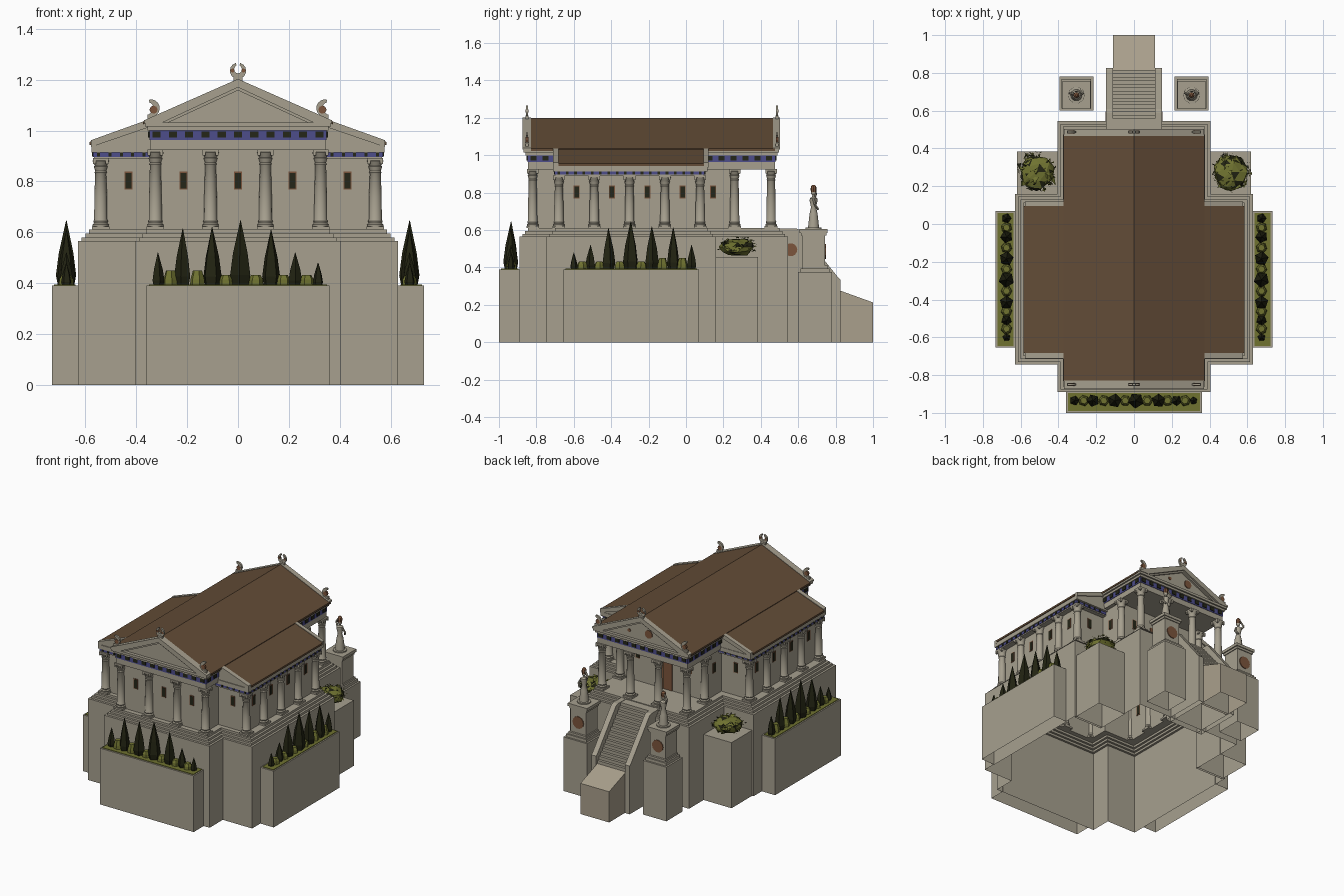
import bpy, bmesh, math, random
from mathutils import Vector, Matrix

if "Cube" in bpy.data.objects:
    bpy.data.objects.remove(bpy.data.objects["Cube"])

random.seed(4)

def mat(name, c):
    m = bpy.data.materials.new(name)
    m.diffuse_color = (*c, 1)
    m.use_nodes = True
    m.node_tree.nodes["Principled BSDF"].inputs["Base Color"].default_value = m.diffuse_color
    return m

STONE = mat("stone", (0.385, 0.352, 0.275))
SAND = mat("sandy_paving", (0.40, 0.35, 0.265))
ROOF = mat("brown_roof", (0.125, 0.073, 0.038))
BLUE = mat("blue_frieze", (0.075, 0.075, 0.26))
DARK = mat("dark_panel", (0.018, 0.019, 0.009))
TERRA = mat("terracotta", (0.20, 0.09, 0.045))
TREE = mat("cypress_green", (0.016, 0.017, 0.006))
OLIVE = mat("olive_green", (0.16, 0.17, 0.03))

def make(name, bm, *mats, smooth=False):
    me = bpy.data.meshes.new(name)
    bm.to_mesh(me)
    bm.free()
    ob = bpy.data.objects.new(name, me)
    bpy.context.collection.objects.link(ob)
    for m in mats:
        me.materials.append(m)
    if smooth:
        bpy.ops.object.select_all(action='DESELECT')
        ob.select_set(True)
        bpy.context.view_layer.objects.active = ob
        bpy.ops.object.shade_smooth_by_angle(angle=math.radians(40))
    return ob

def extrude(bm, pts, axis, a, b, open_bottom=False):
    """Closed prism: pts are (x,z) along y, or (y,z) along x."""
    put = (lambda p, d: (p[0], d, p[1])) if axis == 'y' else (lambda p, d: (d, p[0], p[1]))
    A = [bm.verts.new(put(p, a)) for p in pts]
    B = [bm.verts.new(put(p, b)) for p in pts]
    n = len(pts)
    fs = [bm.faces.new(A), bm.faces.new(B)]
    fs += [bm.faces.new((A[i], A[(i + 1) % n], B[(i + 1) % n], B[i])) for i in range(n)]
    bmesh.ops.recalc_face_normals(bm, faces=fs)
    if open_bottom:
        bmesh.ops.delete(bm, geom=[f for f in fs if all(v.co.z < 1e-5 for v in f.verts)], context='FACES_ONLY')

def box(bm, x0, x1, y0, y1, z0, z1, open_bottom=False):
    extrude(bm, [(x0, z0), (x1, z0), (x1, z1), (x0, z1)], 'y', y0, y1, open_bottom)

def cbox(bm, x, y, hx, hy, z0, z1, open_bottom=False):
    box(bm, x - hx, x + hx, y - hy, y + hy, z0, z1, open_bottom)

def lathe(bm, prof, n, x, y, turn=0.0):
    rings = [[bm.verts.new((x + r * math.cos(turn + math.tau * i / n), y + r * math.sin(turn + math.tau * i / n), z))
              for i in range(n)] for r, z in prof]
    for a, b in zip(rings, rings[1:]):
        for i in range(n):
            bm.faces.new((a[i], a[(i + 1) % n], b[(i + 1) % n], b[i]))
    bm.faces.new(rings[0][::-1])
    bm.faces.new(rings[-1])

def disc(bm, r, x, y, z, axis, n=14, t=0.006):
    c = [(r * math.cos(math.tau * i / n), r * math.sin(math.tau * i / n)) for i in range(n)]
    if axis == 'y':
        extrude(bm, [(x + p, z + q) for p, q in c], 'y', y - t / 2, y + t / 2)
    else:
        extrude(bm, [(y + p, z + q) for p, q in c], 'x', x - t / 2, x + t / 2)

# Podium, steps, floor and hall walls: one chain of cross-shaped outlines
def cross(nx, y0, y1, wx, v0, v1):
    return [(-nx, y0), (nx, y0), (nx, v0), (wx, v0), (wx, v1), (nx, v1),
            (nx, y1), (-nx, y1), (-nx, v1), (-wx, v1), (-wx, v0), (-nx, v0)]

def step(o):
    return cross(0.405 - o, -0.89 + o, 0.545 - o, 0.63 - o, -0.745 + o, 0.16 - o)

NX, NY0, NY1, WX, WY0, WY1 = 0.318, -0.812, 0.24, 0.53, -0.67, 0.066
hall = cross(NX, NY0, NY1, WX, WY0, WY1)
chain = [(step(0), 0), (step(0), 0.565), (step(0.015), 0.565), (step(0.015), 0.58), (step(0.03), 0.58),
         (step(0.03), 0.595), (step(0.045), 0.595), (step(0.045), 0.61), (hall, 0.61), (hall, 0.925)]
bm = bmesh.new()
rings = [[bm.verts.new((x, y, z)) for x, y in o] for o, z in chain]
for a, b in zip(rings, rings[1:]):
    for i in range(12):
        j = (i + 1) % 12
        bm.faces.new((a[i], a[j], b[j], b[i]))
make("podium_and_hall_walls", bm, STONE)

# Columns
def column(bm, x, y, z0, z1):
    prof = [(0.031, 0.012), (0.032, 0.02), (0.026, 0.026), (0.029, 0.034), (0.0255, 0.04)]
    prof = [(r, z0 + z) for r, z in prof] + [(0.025, z0 + 0.13), (0.0215, z1 - 0.062), (0.0245, z1 - 0.058),
            (0.0215, z1 - 0.052), (0.0275, z1 - 0.034), (0.023, z1 - 0.032), (0.033, z1 - 0.012), (0.024, z1 - 0.01)]
    lathe(bm, prof, 14, x, y)
    cbox(bm, x, y, 0.034, 0.034, z0, z0 + 0.012)
    cbox(bm, x, y, 0.031, 0.031, z1 - 0.011, z1)
    for sx in (-1, 1):                       # corner volutes
        for sy in (-1, 1):
            cbox(bm, x + sx * 0.025, y + sy * 0.025, 0.006, 0.006, z1 - 0.024, z1 - 0.01)

bm = bmesh.new()
for x in (-0.325, -0.108, 0.108, 0.325):
    column(bm, x, -0.82, 0.61, 0.926)
    column(bm, x, 0.455, 0.61, 0.926)
for s in (-1, 1):
    column(bm, s * 0.325, 0.26, 0.61, 0.926)
    for i in range(5):
        column(bm, s * 0.54, -0.68 + 0.189 * i, 0.61, 0.893)
make("columns", bm, STONE, smooth=True)

# Beams and cornices
bm = bmesh.new()
box(bm, -0.345, 0.345, -0.845, 0.475, 0.925, 0.965)
box(bm, -0.355, 0.355, -0.858, 0.488, 1.0, 1.015)
box(bm, -0.366, 0.366, -0.87, 0.498, 1.015, 1.032)
for s in (-1, 1):
    cbox(bm, s * 0.43, -0.302, 0.137, 0.398, 0.888, 0.897)
    cbox(bm, s * 0.43, -0.2975, 0.147, 0.4125, 0.914, 0.942)
    extrude(bm, [(s * 0.576, 0.94), (s * 0.3, 0.94), (s * 0.3, 1.045), (s * 0.576, 0.944)], 'y', -0.705, 0.112)
    for y0, y1 in ((-0.712, -0.682), (0.094, 0.12)):        # raised sloping edges of the wings
        extrude(bm, [(s * 0.578, 0.935), (s * 0.3, 1.03), (s * 0.3, 1.062), (s * 0.578, 0.962)], 'y', y0, y1)
make("beams_and_cornices", bm, STONE)

# Pediments with raised sloping edges
bm = bmesh.new()
for y0, y1, e0, e1 in ((-0.848, -0.80, -0.874, -0.828), (0.44, 0.478, 0.466, 0.502)):
    extrude(bm, [(-0.34, 1.03), (0.34, 1.03), (0, 1.185)], 'y', y0, y1)
    for s in (-1, 1):
        extrude(bm, [(s * 0.37, 1.03), (s * 0.37, 1.04), (0, 1.203), (0, 1.17), (s * 0.30, 1.03)], 'y', e0, e1)
        extrude(bm, [(s * 0.30, 1.031), (0, 1.17), (0, 1.158), (s * 0.275, 1.031)], 'y', e0 + 0.012, e1 - 0.012)
make("pediments", bm, STONE)

# Roofs
bm = bmesh.new()
for s in (-1, 1):
    extrude(bm, [(0, 1.2), (s * 0.373, 1.036), (s * 0.373, 1.024), (0, 1.185)], 'y', -0.83, 0.475)
    extrude(bm, [(s * 0.34, 1.044), (s * 0.584, 0.955), (s * 0.584, 0.942), (s * 0.34, 1.02)], 'y', -0.682, 0.095)
make("roofs", bm, ROOF)

# Blue friezes with dark panels
bm, dk = bmesh.new(), bmesh.new()
box(bm, -0.348, 0.348, -0.848, 0.478, 0.963, 1.001)
for i in range(11):
    x = -0.32 + 0.064 * i
    for y in (-0.849, 0.479):
        cbox(dk, x, y, 0.016, 0.004, 0.972, 0.997)
for s in (-1, 1):
    for y in [-0.815, -0.75] + [0.125 + 0.064 * i for i in range(6)]:
        cbox(dk, s * 0.349, y, 0.004, 0.016, 0.972, 0.997)
    cbox(bm, s * 0.43, -0.302, 0.14, 0.401, 0.896, 0.915)
    for i in range(18):
        cbox(dk, s * 0.571, -0.68 + 0.0445 * i, 0.003, 0.007, 0.898, 0.913)
    for i in range(5):
        for y in (-0.704, 0.100):
            cbox(dk, s * (0.37 + 0.0445 * i), y, 0.006, 0.003, 0.898, 0.913)
make("frieze", bm, BLUE)
make("frieze_panels", dk, DARK)

# Windows and porch door
fr, pn = bmesh.new(), bmesh.new()
spots = [(x, NY0, 'y') for x in (-0.215, 0, 0.215)] + [(x, NY1, 'y') for x in (-0.2, 0.2)]
for s in (-1, 1):
    spots += [(s * 0.43, WY0, 'y'), (s * 0.43, WY1, 'y'), (s * NX, 0.145, 'x')]
    spots += [(s * WX, -0.585 + 0.189 * i, 'x') for i in range(4)]
for x, y, ax in spots:
    for b, w, h, t in ((fr, 0.016, 0.035, 0.003), (pn, 0.012, 0.03, 0.0045)):
        cbox(b, x, y, *((w, t) if ax == 'y' else (t, w)), 0.803 - h, 0.803 + h)
cbox(fr, 0, NY1, 0.065, 0.004, 0.61, 0.83)
cbox(pn, 0, NY1, 0.003, 0.0048, 0.61, 0.82)
make("window_frames_and_door", fr, TERRA)
make("window_panes", pn, DARK)

# Roof ornaments: open rings at the peaks, crescents at the corners
def arc(bm, x, z, y, r, a0, a1, w, n=14):
    out, inn = [], []
    for i in range(n + 1):
        t = i / n
        a = math.radians(a0 + (a1 - a0) * t)
        k = r - w * (0.45 + 0.55 * math.sin(math.pi * t))
        out.append((x + r * math.cos(a), z + r * math.sin(a)))
        inn.append((x + k * math.cos(a), z + k * math.sin(a)))
    extrude(bm, out + inn[::-1], 'y', y - 0.006, y + 0.006)

bm, tc = bmesh.new(), bmesh.new()
for y in (-0.85, 0.487):
    arc(bm, 0, 1.235, y, 0.032, 105, 435, 0.022)
    cbox(bm, 0, y, 0.018, 0.008, 1.195, 1.212)
    for s in (-1, 1):
        disc(tc, 0.008, s * 0.021, y, 1.236, 'y', 8, 0.014)
        a0, a1 = (75, 285) if s > 0 else (105, -105)
        arc(bm, s * 0.342, 1.088, y, 0.034, a0, a1, 0.026)
        cbox(bm, s * 0.336, y, 0.02, 0.008, 1.04, 1.064)
        disc(tc, 0.016, s * 0.332, y, 1.082, 'y', 8, 0.014)
make("roof_ornaments", bm, STONE)

# Round emblems on pediment, pedestals and stair sides
disc(tc, 0.028, -0.05, 0.48, 1.09, 'y')
disc(tc, 0.011, 0.1, 0.48, 1.08, 'y')
for s in (-1, 1):
    disc(tc, 0.042, s * 0.305, 0.746, 0.485, 'y')
    disc(tc, 0.035, s * 0.148, 0.56, 0.495, 'x')
make("emblems", tc, TERRA)

# Stairs with side walls, and sloping entry ramp
bm = bmesh.new()
pts, n = [(0.50, 0), (0.815, 0)], 15
for i in range(n):
    y, z = 0.815 - 0.275 * i / n, 0.28 + 0.325 * (i + 1) / n
    pts += [(y, z - 0.325 / n), (y, z)]
extrude(bm, pts + [(0.50, 0.605)], 'x', -0.112, 0.112, True)
for s in (-1, 1):
    extrude(bm, [(0.50, 0), (0.827, 0), (0.827, 0.335), (0.815, 0.345), (0.61, 0.60), (0.59, 0.608), (0.50, 0.608)],
            'x', s * 0.11, s * 0.147, True)
make("stairs", bm, STONE)
bm = bmesh.new()
extrude(bm, [(0.80, 0), (1.0, 0), (1.0, 0.213), (0.80, 0.285)], 'x', -0.11, 0.11, True)
make("entry_ramp", bm, SAND)

# Pedestals and statues
bm, st, hd = bmesh.new(), bmesh.new(), bmesh.new()
for s in (-1, 1):
    x, y = s * 0.305, 0.69
    cbox(bm, x, y, 0.09, 0.09, 0, 0.375, True)
    cbox(bm, x, y, 0.078, 0.078, 0.37, 0.395)
    cbox(bm, x, y, 0.068, 0.068, 0.39, 0.41)
    cbox(bm, x, y - 0.008, 0.06, 0.062, 0.405, 0.575)
    cbox(bm, x, y - 0.008, 0.066, 0.068, 0.57, 0.587)
    cbox(bm, x, y - 0.008, 0.074, 0.074, 0.585, 0.605)
    y = 0.682
    lathe(st, [(0.045, 0.605), (0.045, 0.613), (0.031, 0.614), (0.027, 0.65), (0.022, 0.69), (0.014, 0.722),
               (0.022, 0.755), (0.021, 0.77), (0.008, 0.778), (0.007, 0.787), (0.013, 0.794), (0.013, 0.804),
               (0.006, 0.816)], 10, x, y)
    for a, b in (((-0.018, 0, 0.765), (-0.036, 0.012, 0.79)), ((-0.036, 0.012, 0.79), (-0.012, 0.004, 0.825)),
                 ((0.018, 0, 0.765), (0.034, 0.008, 0.735)), ((0.034, 0.008, 0.735), (0.02, 0.025, 0.71))):
        a, b = Vector(a), Vector(b)
        q = (b - a).to_track_quat('Z', 'Y').to_matrix().to_4x4()
        bmesh.ops.create_cone(st, cap_ends=True, segments=6, radius1=0.007, radius2=0.006, depth=(b - a).length,
                              matrix=Matrix.Translation((a + b) / 2 + Vector((x, y, 0))) @ q)
    lathe(hd, [(0.014, 0.803), (0.016, 0.822), (0.013, 0.835), (0.006, 0.842)], 8, x, y)
make("pedestals", bm, STONE)
make("statues", st, STONE, smooth=True)
make("statue_headdresses", hd, TERRA)

# Planters with soil beds
bm, bed, hedge, tree = bmesh.new(), bmesh.new(), bmesh.new(), bmesh.new()
box(bm, -0.36, 0.36, -1.0, -0.885, 0, 0.39, True)
box(bed, -0.35, 0.35, -0.99, -0.895, 0.385, 0.394)
for s in (-1, 1):
    cbox(bm, s * 0.679, -0.293, 0.053, 0.362, 0, 0.39, True)
    cbox(bed, s * 0.681, -0.293, 0.042, 0.352, 0.385, 0.394)
    cbox(bm, s * 0.51, 0.265, 0.109, 0.12, 0, 0.455, True)
make("planters", bm, STONE)
make("planter_beds", bed, OLIVE)

# Cypress rows and low hedges
row = [(-0.315, 0.52, 0.026), (-0.217, 0.615, 0.034), (-0.102, 0.62, 0.038), (0.01, 0.647, 0.042),
       (0.13, 0.61, 0.037), (0.225, 0.52, 0.028), (0.315, 0.48, 0.021)]
def plant_row(place):
    for i, (t, top, r) in enumerate(row):
        x, y = place(t)
        h = top - 0.39
        lathe(tree, [(r * 0.8, 0.39), (r, 0.39 + 0.16 * h), (r * 0.72, 0.39 + 0.5 * h), (0.001, top)], 5, x, y, i * 0.7)
    for a, b in zip(row[:-1], row[1:]):
        x, y = place((a[0] + b[0]) / 2)
        lathe(hedge, [(0.03, 0.39), (0.028, 0.415), (0.018, 0.45 if a[0] < -0.2 else 0.432)], 6, x, y, a[0])

plant_row(lambda t: (t, -0.935))
for s in (-1, 1):
    plant_row(lambda t: (s * 0.675, -0.285 - t))
make("cypress_trees", tree, TREE)
make("hedges", hedge, OLIVE)

# Leafy bushes in the corner planters
bm = bmesh.new()
for s in (-1, 1):
    c = Vector((s * 0.515, 0.275, 0.51))
    shape = Matrix.Translation(c) @ Matrix.Diagonal((1.0, 1.05, 0.55, 1))
    core = bmesh.ops.create_icosphere(bm, subdivisions=2, radius=0.092, matrix=shape)
    for v in core["verts"]:
        v.co = c + (v.co - c) * random.uniform(0.85, 1.08)
    for k in range(90):                      # loose leaves
        a, e = random.uniform(0, math.tau), random.uniform(-0.4, 1)
        f = math.sqrt(1 - e * e)
        p = c + Vector((0.092 * f * math.cos(a), 0.095 * f * math.sin(a), 0.053 * e))
        leaf = bm.faces.new([bm.verts.new(p + Vector((random.uniform(-.022, .022), random.uniform(-.022, .022),
                                                      random.uniform(-.01, .01)))) for _ in range(3)])
        leaf.normal_update()
        if leaf.normal.z < 0:
            leaf.normal_flip()
for f in bm.faces:
    f.material_index = 1 if random.random() < 0.25 else 0
make("corner_bushes", bm, OLIVE, TREE)
